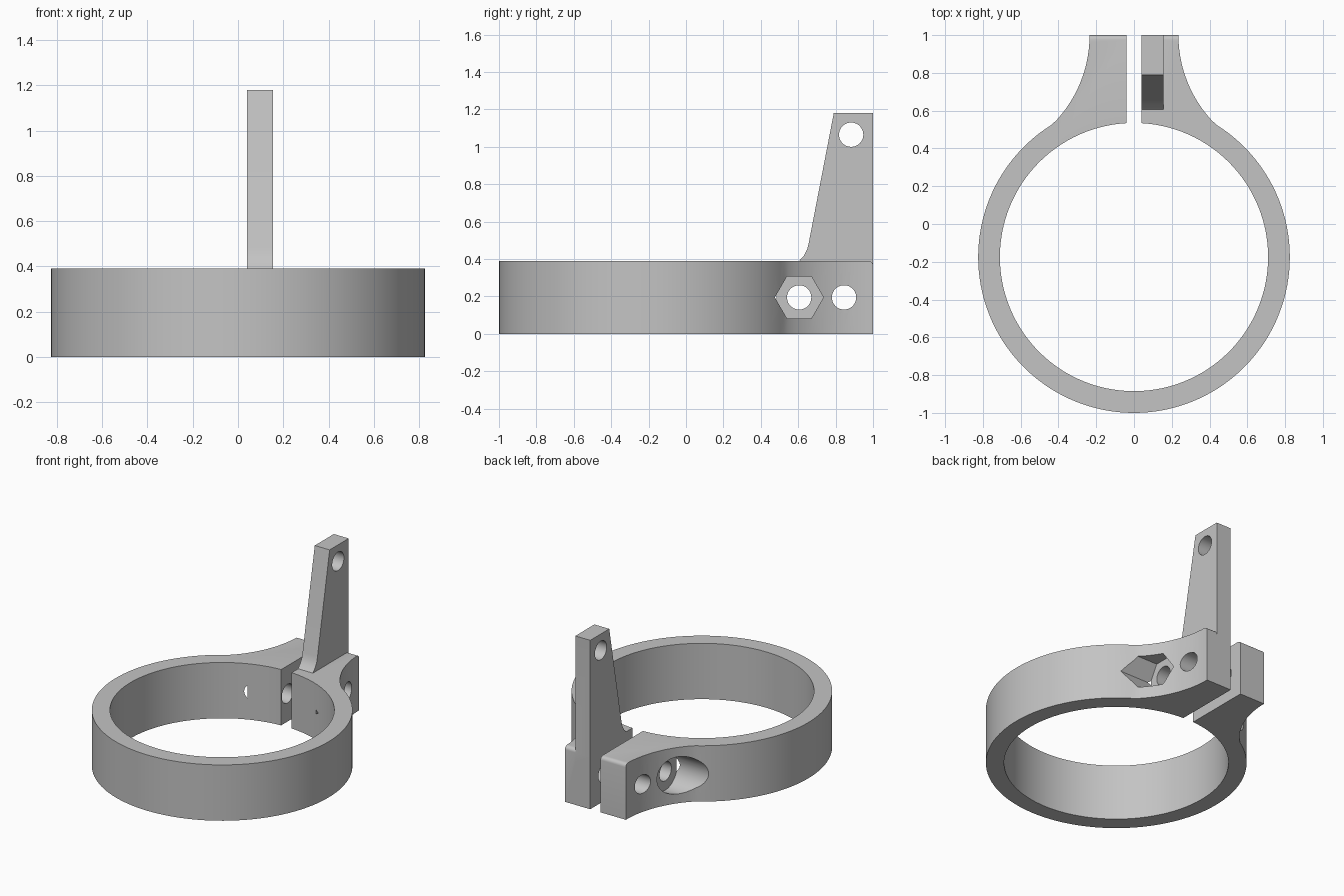
import bpy, bmesh
from math import sin, cos, pi, atan2, sqrt, tau
from mathutils import Vector

if "Cube" in bpy.data.objects:
    bpy.data.objects.remove(bpy.data.objects["Cube"])

HEIGHT, GAP = 0.39, 0.04
OUTER, INNER, RING_Y = 0.825, 0.71, -0.175
EAR_X, FLARE = 0.235, 0.666
BOLT_Y, PIN_Y, HOLE_Z = 0.605, 0.845, HEIGHT / 2
SEAT_X = 0.265

grey = bpy.data.materials.new("plain grey")
grey.use_nodes = True
colour = (0.55, 0.55, 0.55, 1)
grey.diffuse_color = colour
grey.node_tree.nodes["Principled BSDF"].inputs["Base Color"].default_value = colour


def arc(cx, cy, r, start, end, steps):
    return [(cx + r * cos(start + (end - start) * i / steps),
             cy + r * sin(start + (end - start) * i / steps)) for i in range(steps + 1)]


def prism(name, points, axis, low, high, round_back=0):
    """Extrude a flat outline along x or z."""
    bm = bmesh.new()
    place = (lambda p: (low, *p)) if axis == "x" else (lambda p: (*p, low))
    face = bm.faces.new([bm.verts.new(place(p)) for p in points])
    made = bmesh.ops.extrude_face_region(bm, geom=[face])["geom"]
    move = Vector((high - low, 0, 0) if axis == "x" else (0, 0, high - low))
    bmesh.ops.translate(bm, vec=move, verts=[g for g in made if isinstance(g, bmesh.types.BMVert)])
    bmesh.ops.recalc_face_normals(bm, faces=bm.faces)
    if round_back:
        edges = [e for e in bm.edges if all(v.co.y > 0.999 and v.co.z > high - 0.001 for v in e.verts)]
        bmesh.ops.bevel(bm, geom=edges, offset=round_back, segments=5, profile=0.5, affect="EDGES")
    mesh = bpy.data.meshes.new(name)
    bm.to_mesh(mesh)
    bm.free()
    mesh.materials.append(grey)
    obj = bpy.data.objects.new(name, mesh)
    bpy.context.collection.objects.link(obj)
    return obj


def combine(target, tool, operation):
    """Apply a boolean and discard the tool."""
    tool.hide_render = True
    mod = target.modifiers.new(operation.lower(), "BOOLEAN")
    mod.operation, mod.object, mod.solver = operation, tool, "EXACT"
    bpy.context.view_layer.objects.active = target
    bpy.ops.object.modifier_apply(modifier=mod.name)
    bpy.data.objects.remove(tool)


# Split ring with two flared ears at the back
join_x = 0.405
join_y = RING_Y + sqrt(OUTER ** 2 - join_x ** 2)
flare_x = EAR_X + FLARE
flare = arc(flare_x, 1, FLARE, pi, atan2(join_y - 1, join_x - flare_x) + tau, 12)
join_angle = atan2(join_y - RING_Y, join_x)
outside = arc(0, RING_Y, OUTER, join_angle, -pi - join_angle, 110)
slit = atan2(sqrt(INNER ** 2 - GAP ** 2), GAP)
inside = arc(0, RING_Y, INNER, -pi - slit, slit, 120)
outline = ([(GAP, 1)] + flare + outside[1:-1] + [(-x, y) for x, y in reversed(flare)]
           + [(-GAP, 1)] + inside)
clamp = prism("clamp_ring", outline, "z", 0, HEIGHT, 0.025)

# Upright arm with a curved foot
arm_side = [(1, 0.3), (1, 1.18), (0.79, 1.18), (0.656, 0.485), (0.647, 0.45),
            (0.63, 0.418), (BOLT_Y, HEIGHT), (BOLT_Y, 0.3)]
combine(clamp, prism("upright_arm", arm_side, "x", GAP, 0.155), "UNION")

# Cross holes through the ears and the arm tip
for y, z in ((BOLT_Y, HOLE_Z), (PIN_Y, HOLE_Z), (0.883, 1.065)):
    hole = prism("hole_cutter", arc(y, z, 0.065, 0, tau, 40)[:-1], "x", -0.6, 0.6)
    combine(clamp, hole, "DIFFERENCE")

# Hexagonal nut pocket on one side, round bolt head pocket on the other
nut = prism("nut_cutter", arc(BOLT_Y, HOLE_Z, 0.13, 0, tau, 6)[:-1], "x", SEAT_X, 0.8)
combine(clamp, nut, "DIFFERENCE")
head = prism("head_cutter", arc(BOLT_Y, HOLE_Z, 0.13, 0, tau, 48)[:-1], "x", -0.8, -SEAT_X)
combine(clamp, head, "DIFFERENCE")

# Smooth curved walls, crisp edges
bpy.ops.object.select_all(action="DESELECT")
clamp.select_set(True)
bpy.context.view_layer.objects.active = clamp
bpy.ops.object.shade_smooth_by_angle(angle=pi / 6)
